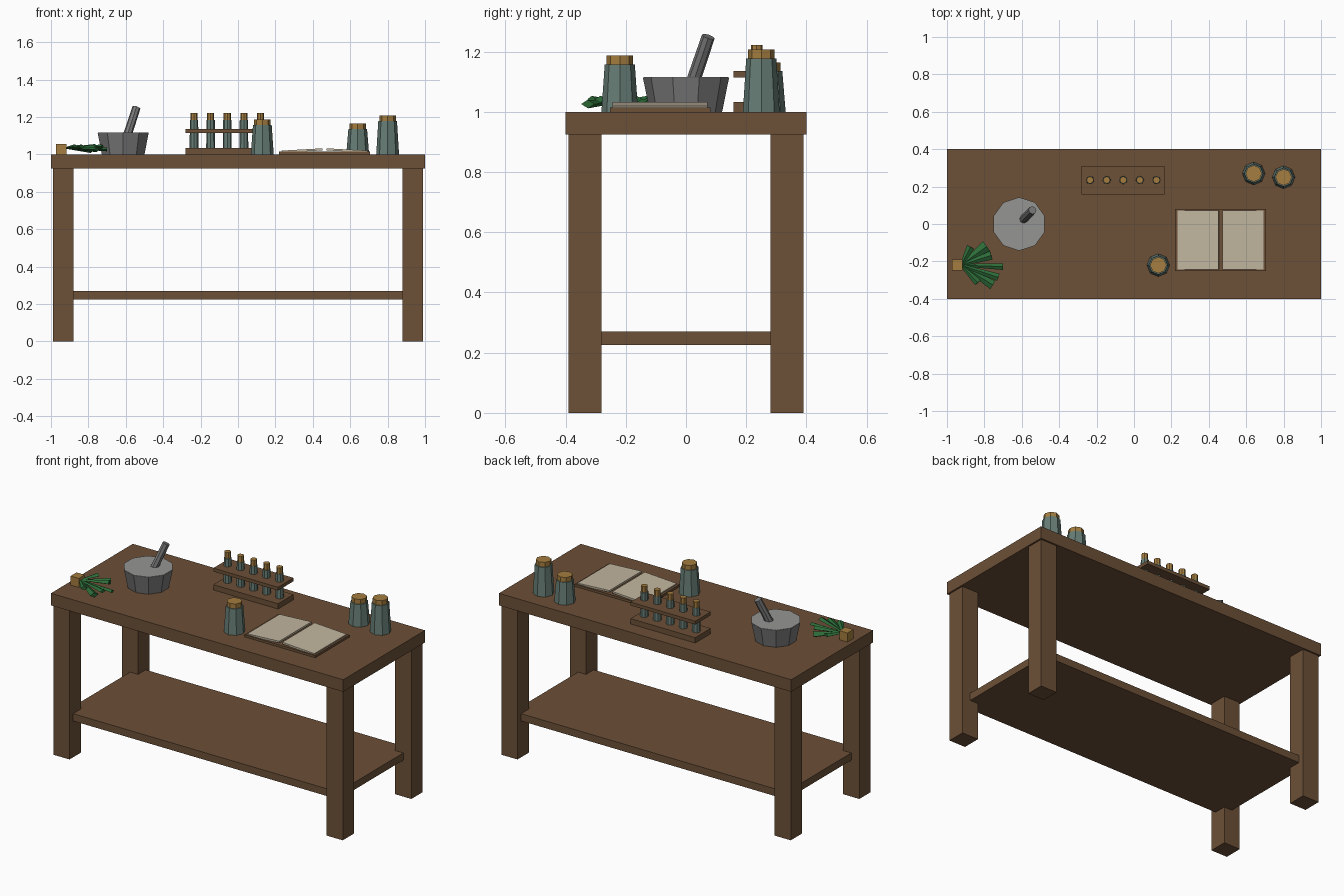
import bpy, bmesh, math
from mathutils import Vector, Matrix

if "Cube" in bpy.data.objects:
    bpy.data.objects.remove(bpy.data.objects["Cube"])


def material(name, rgb):
    m = bpy.data.materials.new(name)
    m.diffuse_color = (*rgb, 1)
    m.use_nodes = True
    m.node_tree.nodes["Principled BSDF"].inputs["Base Color"].default_value = m.diffuse_color
    return m


WOOD = material("brown wood", (0.150, 0.080, 0.038))
STONE = material("grey stone", (0.190, 0.190, 0.190))
POWDER = material("pale grey", (0.300, 0.300, 0.290))
GLASS = material("green glass", (0.135, 0.205, 0.180))
CORK = material("cork", (0.370, 0.205, 0.050))
PAGE = material("parchment", (0.540, 0.470, 0.350))
LEAF = material("leaf green", (0.026, 0.150, 0.040))


def finish(name, bm, mat, matrix=Matrix()):
    bm.transform(matrix)
    bmesh.ops.recalc_face_normals(bm, faces=bm.faces)
    me = bpy.data.meshes.new(name)
    bm.to_mesh(me)
    bm.free()
    me.materials.append(mat)
    ob = bpy.data.objects.new(name, me)
    bpy.context.collection.objects.link(ob)
    return ob


def box(name, lo, hi, mat, tilt=0):
    lo, hi = Vector(lo), Vector(hi)
    bm = bmesh.new()
    bmesh.ops.create_cube(bm, size=1)
    m = Matrix.Translation((lo + hi) / 2) @ Matrix.Rotation(tilt, 4, 'Y') @ Matrix.Diagonal((*(hi - lo), 1))
    return finish(name, bm, mat, m)


def cone(name, a, b, r1, r2, sides, mat, flat=1):
    """Tapered cylinder from point a to point b; flat squashes it vertically."""
    a, b = Vector(a), Vector(b)
    d = b - a
    bm = bmesh.new()
    bmesh.ops.create_cone(bm, cap_ends=True, segments=sides, radius1=r1, radius2=r2, depth=d.length)
    rot = Matrix() if d.xy.length < 1e-6 else d.to_track_quat('Z', 'Y').to_matrix().to_4x4()
    m = Matrix.Translation((a + b) / 2) @ rot @ Matrix.Diagonal((1, flat, 1, 1))
    return finish(name, bm, mat, m)


# Table
box("table_top", (-1, -0.4, 0.925), (1, 0.4, 1), WOOD)
box("lower_shelf", (-0.935, -0.355, 0.225), (0.935, 0.355, 0.27), WOOD)
for sx, xn in ((-1, "left"), (1, "right")):
    for sy, yn in ((-1, "front"), (1, "back")):
        cx, cy = 0.935 * sx, 0.335 * sy
        box(f"{yn}_{xn}_leg", (cx - 0.055, cy - 0.055, 0), (cx + 0.055, cy + 0.055, 0.925), WOOD)

# Mortar and pestle
cone("mortar", (-0.614, 0, 1), (-0.614, 0, 1.113), 0.12, 0.143, 10, STONE)
cone("mortar_contents", (-0.614, 0, 1.113), (-0.614, 0, 1.116), 0.142, 0.142, 10, POWDER)
cone("pestle", (-0.612, 0.003, 1.04), (-0.543, 0.074, 1.25), 0.024, 0.022, 8, STONE)

# Corked jars
for i, (x, y, top) in enumerate(((0.80, 0.25, 1.178), (0.64, 0.27, 1.135), (0.13, -0.22, 1.158)), 1):
    cone(f"jar_{i}", (x, y, 1), (x, y, top), 0.061, 0.05, 8, GLASS)
    cone(f"jar_cork_{i}", (x, y, top), (x, y, top + 0.029), 0.044, 0.044, 8, CORK)

# Vial rack
box("rack_base", (-0.28, 0.158, 1), (0.163, 0.31, 1.033), WOOD)
box("rack_plate", (-0.28, 0.158, 1.114), (0.163, 0.31, 1.135), WOOD)
for i in range(5):
    x, y = -0.235 + 0.0888 * i, 0.235
    cone(f"vial_{i + 1}", (x, y, 1.02), (x, y, 1.184), 0.024, 0.022, 8, GLASS)
    cone(f"vial_cork_{i + 1}", (x, y, 1.184), (x, y, 1.222), 0.019, 0.019, 8, CORK)

# Open book, pages rising to the spine
box("book_cover", (0.22, -0.252, 1), (0.705, 0.081, 1.014), WOOD)
box("left_page", (0.234, -0.244, 1.015), (0.453, 0.072, 1.026), PAGE, -0.055)
box("right_page", (0.474, -0.244, 1.015), (0.693, 0.072, 1.026), PAGE, 0.055)

# Herb bundle
box("herb_tie", (-0.972, -0.248, 1), (-0.916, -0.19, 1.056), CORK)
leaves = ((62, 0.11, 0.022), (36, 0.17, 0.034), (18, 0.17, 0.024), (-2, 0.225, 0.018),
          (-18, 0.21, 0.02), (-32, 0.20, 0.026), (-46, 0.13, 0.02))
for i, (deg, length, width) in enumerate(leaves):
    a = math.radians(deg)
    start = Vector((-0.925, -0.22, 1.034))
    end = start + Vector((math.cos(a) * length, math.sin(a) * length, 0.008 * (-1) ** i))
    cone(f"herb_leaf_{i + 1}", start, end, 0.006, width, 4, LEAF, 0.55)
